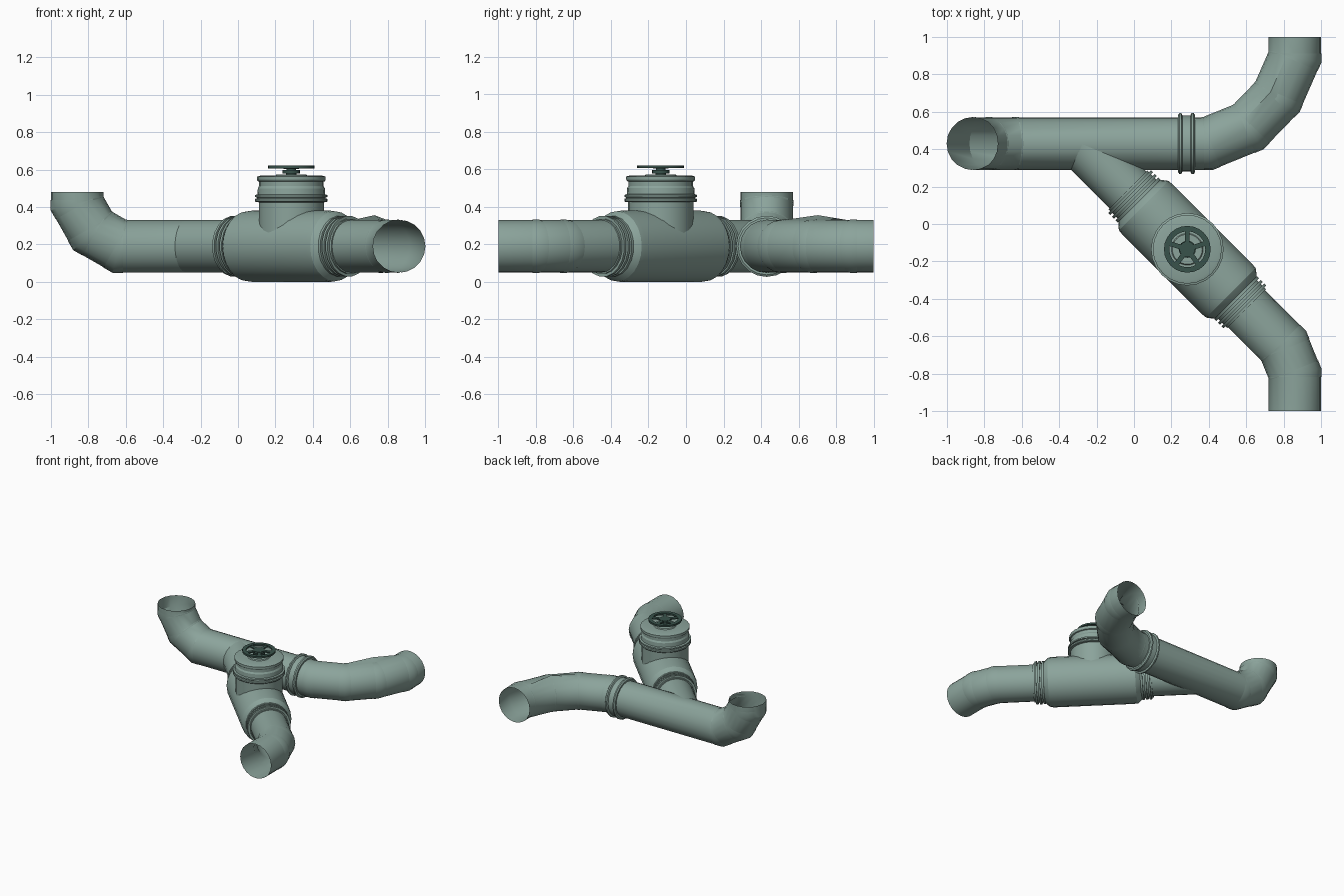
import bpy, bmesh, math
from mathutils import Vector, Matrix

if "Cube" in bpy.data.objects:
    bpy.data.objects.remove(bpy.data.objects["Cube"])


def material(name, rgb):
    m = bpy.data.materials.new(name)
    m.use_nodes = True
    m.diffuse_color = (*rgb, 1)
    bsdf = m.node_tree.nodes["Principled BSDF"]
    bsdf.inputs["Base Color"].default_value = (*rgb, 1)
    bsdf.inputs["Roughness"].default_value = 0.7
    return m


GREEN = material("grey green paint", (0.26, 0.37, 0.33))
DARK = material("dark green paint", (0.04, 0.085, 0.07))
SIDES, R, AXIS = 20, 0.14, 0.19


def finish(name, bm, mat):
    bmesh.ops.remove_doubles(bm, verts=bm.verts, dist=0.0002)
    bmesh.ops.recalc_face_normals(bm, faces=bm.faces)
    mesh = bpy.data.meshes.new(name)
    bm.to_mesh(mesh)
    bm.free()
    obj = bpy.data.objects.new(name, mesh)
    bpy.context.collection.objects.link(obj)
    mesh.materials.append(mat)
    bpy.ops.object.select_all(action="DESELECT")
    obj.select_set(True)
    bpy.context.view_layer.objects.active = obj
    bpy.ops.object.shade_smooth_by_angle(angle=math.radians(24))
    return obj


def skin(bm, rings):
    for a, b in zip(rings, rings[1:]):
        for i in range(len(a)):
            j = (i + 1) % len(a)
            bm.faces.new((a[i], a[j], b[j], b[i]))


def tube(name, points, radius=R, peak=None):
    """Open mitred pipe; peak = (ring, offset) lifts one upper vertex."""
    pts = [Vector(p) for p in points]
    dirs = [(b - a).normalized() for a, b in zip(pts, pts[1:])]
    d = dirs[0]
    side = d.cross(Vector((0, 0, 1))).normalized()
    if side.length < 0.5:
        side = Vector((0, 1, 0))
    up = side.cross(d)
    ring = []
    for i in range(SIDES):
        t = math.tau * i / SIDES
        ring.append(pts[0] + radius * (math.cos(t) * side + math.sin(t) * up))
    bm = bmesh.new()
    rings = [[bm.verts.new(v) for v in ring]]
    for k, d in enumerate(dirs):
        # Project the ring along the segment onto the mitre plane
        n = (d + dirs[min(k + 1, len(dirs) - 1)]).normalized()
        ring = [v + d * ((pts[k + 1] - v).dot(n) / d.dot(n)) for v in ring]
        rings.append([bm.verts.new(v) for v in ring])
    if peak:
        rings[peak[0]][SIDES // 4 + 1].co += Vector(peak[1])
    skin(bm, rings)
    return finish(name, bm, GREEN)


def bend(name, points, peak=None):
    """Pipe with a thin seam band around every mitre."""
    tube(name, points, peak=peak)
    pts = [Vector(p) for p in points]
    for k in range(1, len(pts) - 1):
        a, p, b = pts[k - 1:k + 2]
        tube(f"{name}_seam_{k}", [p + (a - p).normalized() * 0.018, p,
                                  p + (b - p).normalized() * 0.018], R + 0.002)


def lathe(name, profile, origin, axis=(0, 0, 1), mat=GREEN, sides=SIDES):
    """Revolve (distance, radius) pairs about an axis."""
    rot = Vector((0, 0, 1)).rotation_difference(Vector(axis)).to_matrix()
    bm = bmesh.new()
    rings = []
    for s, r in profile:
        ring = []
        for i in range(sides):
            t = math.tau * i / sides
            v = rot @ Vector((r * math.cos(t), r * math.sin(t), s))
            ring.append(bm.verts.new(v + Vector(origin)))
        rings.append(ring)
    skin(bm, rings)
    return finish(name, bm, mat)


def ribs(start, count, pitch, low, high):
    """Profile of raised ribs with narrow grooves between them."""
    out = [(start, low)]
    for i in range(count):
        a = start + i * pitch
        out += [(a, high), (a + pitch * 0.55, high), (a + pitch * 0.55, low), (a + pitch, low)]
    return out


# Main run, with an upward elbow at one end
bend("main_pipe", [(0.28, 0.43, AXIS), (-0.633, 0.43, AXIS), (-0.777, 0.43, 0.273),
                   (-0.86, 0.43, 0.42), (-0.86, 0.43, 0.48)])

# Four-step rear bend with a dented crease on its inner side
bend("rear_bend", [(0.28, 0.43, AXIS), (0.392, 0.43, AXIS), (0.611, 0.519, AXIS),
                   (0.766, 0.679, AXIS), (0.86, 0.893, AXIS), (0.86, 1, AXIS)],
     peak=(3, (0, 0, 0.033)))

# Coupling on the main run
lathe("main_coupling", [(-0.05, R), (-0.05, 0.152), (-0.042, 0.163), (-0.032, 0.163),
                        (-0.026, 0.15), (0.016, 0.15), (0.022, 0.163), (0.034, 0.163),
                        (0.042, 0.152), (0.042, R)], (0.285, 0.43, AXIS), (1, 0, 0))

# Diagonal branch through the valve
CX, CY = 0.285, -0.135
DIAG = Vector((1, -1, 0)).normalized()
tube("branch_pipe", [(-0.28, 0.43, AXIS), (CX, CY, AXIS)], R - 0.0005)
bend("front_bend", [(CX, CY, AXIS), (0.80, -0.652, AXIS), (0.86, -0.80, AXIS),
                    (0.86, -1, AXIS)])

# Valve body and its ribbed end collars
lathe("valve_body", [(-0.37, R), (-0.37, 0.152), (-0.35, 0.172), (-0.33, 0.187), (-0.3, 0.19),
                     (0.3, 0.19), (0.33, 0.187), (0.35, 0.172), (0.37, 0.152), (0.37, R)],
      (CX, CY, AXIS), DIAG, sides=24)
for name, sign in (("rear_collar", -1), ("front_collar", 1)):
    lathe(name, ribs(0.365, 3, 0.028, 0.148, 0.163) + [(0.449, R)], (CX, CY, AXIS), DIAG * sign)

# Upright valve neck with rings, flange and stepped cap
lathe("valve_neck", [(AXIS, 0.174), (0.425, 0.174), (0.427, 0.19), (0.432, 0.194),
                     (0.443, 0.194), (0.446, 0.184), (0.451, 0.184), (0.453, 0.194),
                     (0.464, 0.194), (0.468, 0.181), (0.5, 0.179), (0.512, 0.172),
                     (0.535, 0.172), (0.538, 0.18), (0.546, 0.184), (0.562, 0.184),
                     (0.567, 0.168), (0.567, 0.085), (0.574, 0.08), (0.574, 0)],
      (CX, CY, 0), sides=24)

# Hand wheel: stem, hub, rim and spokes
lathe("valve_stem", [(0.57, 0.028), (0.578, 0.028), (0.578, 0.046), (0.598, 0.046),
                     (0.598, 0.025), (0.61, 0.025)], (CX, CY, 0), mat=DARK, sides=16)
lathe("wheel_hub", [(0.604, 0), (0.604, 0.042), (0.62, 0.042), (0.62, 0)],
      (CX, CY, 0), mat=DARK, sides=16)
lathe("wheel_rim", [(0.607, 0.096), (0.607, 0.125), (0.621, 0.125), (0.621, 0.096),
                    (0.607, 0.096)], (CX, CY, 0), mat=DARK, sides=24)
bm = bmesh.new()
for i in range(5):
    turn = Matrix.Rotation(math.pi / 2 + math.tau * i / 5, 4, "Z")
    place = Matrix.Translation((CX, CY, 0.613)) @ turn @ Matrix.Translation((0.068, 0, 0))
    bmesh.ops.create_cube(bm, size=1, matrix=place @ Matrix.Diagonal((0.07, 0.026, 0.01, 1)))
finish("wheel_spokes", bm, DARK)
